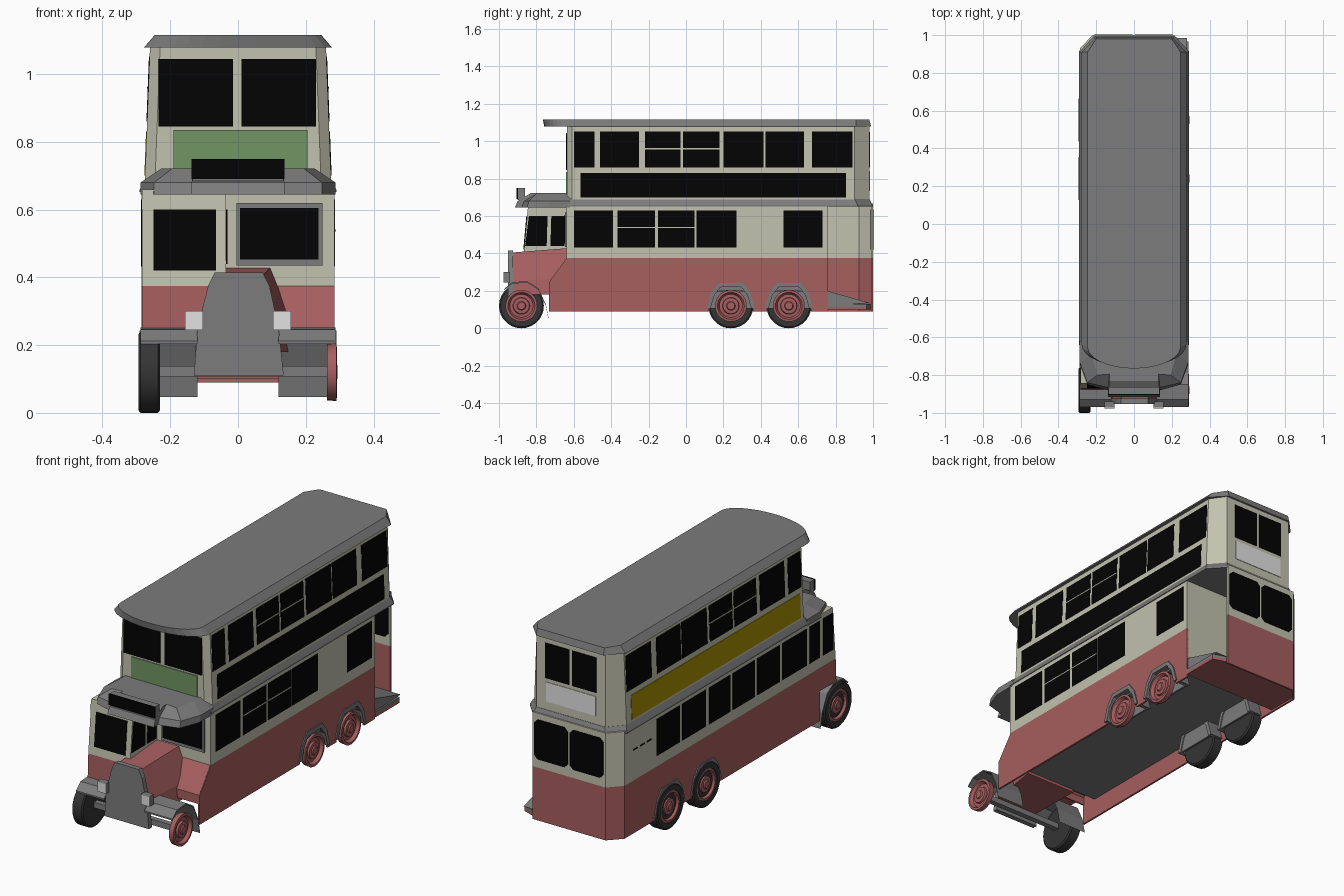
import bpy, bmesh, math
from math import cos, sin, pi

if "Cube" in bpy.data.objects:
    bpy.data.objects.remove(bpy.data.objects["Cube"])


def mat(name, r, g, b):
    m = bpy.data.materials.new(name)
    m.diffuse_color = (r, g, b, 1)
    m.use_nodes = True
    m.node_tree.nodes["Principled BSDF"].inputs["Base Color"].default_value = m.diffuse_color
    return m


RED = mat("body red", 0.385, 0.112, 0.114)
CREAM = mat("cream", 0.54, 0.54, 0.43)
GREY = mat("roof grey", 0.2, 0.2, 0.2)
BLACK = mat("window black", 0.001, 0.001, 0.001)
TYRE = mat("tyre dark", 0.035, 0.035, 0.035)
GREEN = mat("panel green", 0.165, 0.3, 0.125)
YELLOW = mat("panel yellow", 0.39, 0.28, 0.001)
WHITE = mat("lamp white", 0.76, 0.76, 0.76)


def lofts(name, m, solids):
    """One object from capped lofts; each solid is a list of equal-length 3D rings."""
    bm = bmesh.new()
    for rings in solids:
        vs = [[bm.verts.new(p) for p in r] for r in rings]
        n = len(vs[0])
        for a, b in zip(vs, vs[1:]):
            for i in range(n):
                j = (i + 1) % n
                bm.faces.new((a[i], a[j], b[j], b[i]))
        bm.faces.new(vs[0][::-1])
        bm.faces.new(vs[-1])
    bmesh.ops.recalc_face_normals(bm, faces=bm.faces)
    me = bpy.data.meshes.new(name)
    bm.to_mesh(me)
    bm.free()
    me.materials.append(m)
    ob = bpy.data.objects.new(name, me)
    bpy.context.collection.objects.link(ob)
    return ob


def prism(pts, axis, a, b):
    put = {"x": lambda p, t: (t, p[0], p[1]),
           "y": lambda p, t: (p[0], t, p[1]),
           "z": lambda p, t: (p[0], p[1], t)}[axis]
    return [[put(p, a) for p in pts], [put(p, b) for p in pts]]


def box(x0, x1, y0, y1, z0, z1):
    return prism([(x0, y0), (x1, y0), (x1, y1), (x0, y1)], "z", z0, z1)


def side_plate(s, y0, y1, z0, z1, xf, out=0.002):
    """Thin plate lying on a side wall whose half width is xf(z)."""
    return [[(s * (xf(z) + d), y, z) for y, z in
             ((y0, z0), (y1, z0), (y1, z1), (y0, z1))] for d in (-0.003, out)]


def strip(pts, t):
    """Closed profile of a thin bent sheet."""
    return pts + [(y, z - t) for y, z in reversed(pts)]


def lathe(name, m, profile, centres, seg=28):
    """Rings of (radius, x) around the x axis at each (sign, y)."""
    solids = [[[(s * x, y + r * cos(2 * pi * i / seg), 0.12 + r * sin(2 * pi * i / seg))
                for i in range(seg)] for r, x in profile] for s, y in centres]
    ob = lofts(name, m, solids)
    bpy.ops.object.select_all(action="DESELECT")
    ob.select_set(True)
    bpy.context.view_layer.objects.active = ob
    bpy.ops.object.shade_smooth_by_angle(angle=math.radians(35))


SIDES = (1, -1)
REAR_WHEELS = (0.24, 0.55)
lower_x = lambda z: 0.285
upper_x = lambda z: 0.275 - 0.015 * (z - 0.685) / 0.39

# Lower deck side walls with wheel notches
arch = lambda yc, r, n=12: [(yc - r * cos(pi * i / n), 0.115 + r * sin(pi * i / n))
                            for i in range(n + 1)]
skirt = [(-0.733, 0.09)]
for yc in REAR_WHEELS:
    skirt += [(yc - 0.118, 0.09)] + arch(yc, 0.118) + [(yc + 0.118, 0.09)]
skirt += [(0.76, 0.09), (0.76, 0.375), (-0.636, 0.375), (-0.733, 0.245)]
lofts("lower_side_red", RED, [prism(skirt, "x", s * 0.275, s * 0.285) for s in SIDES])
lofts("lower_side_cream", CREAM,
      [box(s * 0.275, s * 0.285, -0.636, 0.76, 0.375, 0.66) for s in SIDES])

# Rear wall with one cut corner, leaving the boarding side open
outer = [(-0.285, 0.76), (-0.285, 0.93), (-0.22, 1.0), (0.215, 1.0)]
inner = [(0.215, 0.99), (-0.216, 0.99), (-0.275, 0.926), (-0.275, 0.76)]
lofts("rear_wall_red", RED, [prism(outer + inner, "z", 0.09, 0.375)])
lofts("rear_wall_cream", CREAM, [prism(outer + inner, "z", 0.375, 0.668)])

# Floor, platform and bulkheads
lofts("floor", GREY, [box(-0.275, 0.275, -0.64, 0.76, 0.195, 0.205)])
deck = [(-0.277, 0.76), (0.288, 0.76), (0.288, 0.965), (0.215, 0.99), (-0.216, 0.99), (-0.277, 0.926)]
lofts("platform", GREY, [prism(deck, "z", 0.115, 0.13)])
lofts("platform_ramp", GREY,
      [prism([(0.755, 0.125), (0.755, 0.2), (0.985, 0.135)], "x", -0.2, 0.28)])
lofts("platform_underside", RED, [prism(deck, "z", 0.1, 0.115)])
lofts("bulkheads", CREAM, [box(-0.276, 0.284, 0.75, 0.76, 0.2, 0.66),
                           box(-0.035, 0.285, -0.64, -0.63, 0.375, 0.66)])
lofts("scuttle", RED, [prism([(-0.636, 0.378), (-0.733, 0.248), (-0.733, 0.2),
                              (-0.725, 0.2), (-0.725, 0.24), (-0.625, 0.37)], "x", -0.28, 0.282)])

# Driver cab
cab_y = lambda z: -0.87 + 0.025 * (z - 0.375) / 0.275
lofts("cab_cream", CREAM, [prism([(cab_y(0.375), 0.375), (cab_y(0.66), 0.66),
                                  (-0.63, 0.66), (-0.63, 0.375)], "x", -0.284, -0.035)])
lofts("cab_red", RED, [prism([(-0.875, 0.25), (-0.87, 0.375), (-0.63, 0.375),
                              (-0.63, 0.25)], "x", -0.284, -0.035)])
lofts("cab_windscreen", BLACK,
      [prism([(cab_y(z) + d, z) for z, d in
              ((0.42, 0.002), (0.42, -0.004), (0.6, -0.004), (0.6, 0.002))], "x", -0.25, -0.065)])
lofts("cab_inner_windows", BLACK,
      [prism(p, "x", -0.037, -0.031) for p in
       ([(-0.86, 0.44), (-0.745, 0.44), (-0.74, 0.6), (-0.84, 0.6)],
        [(-0.725, 0.44), (-0.65, 0.44), (-0.65, 0.6), (-0.72, 0.6)])])
lofts("front_window_frame", GREY, [box(-0.005, 0.25, -0.646, -0.638, 0.435, 0.62)])
lofts("front_window", BLACK, [box(0.006, 0.238, -0.65, -0.644, 0.452, 0.605)])

# Bonnet, radiator and lamps
b_front = [(-0.125, 0.18), (-0.115, 0.25), (-0.068, 0.405), (0.073, 0.405), (0.115, 0.25), (0.125, 0.18)]
b_rear = [(-0.13, 0.18), (-0.12, 0.3), (-0.04, 0.428), (0.095, 0.428), (0.16, 0.27), (0.17, 0.18)]
lofts("bonnet", RED, [[[(x, -0.93, z) for x, z in b_front], [(x, -0.635, z) for x, z in b_rear]]])
grille = [(-0.13, 0.11), (-0.12, 0.25), (-0.088, 0.375), (-0.068, 0.415),
          (0.073, 0.415), (0.093, 0.375), (0.12, 0.25), (0.135, 0.11)]
lofts("radiator", GREY, [prism(grille, "y", -0.952, -0.925)])
lofts("lamp_bodies", GREY, [box(s * 0.13 - 0.026, s * 0.13 + 0.026, -0.972, -0.94, 0.245, 0.3)
                            for s in SIDES])
lofts("lamp_lenses", WHITE, [box(s * 0.13 - 0.026, s * 0.13 + 0.026, -0.976, -0.971, 0.245, 0.3)
                             for s in SIDES])

# Mudguards and front axle
guard = [(-0.97, 0.212), (-0.93, 0.246), (-0.85, 0.252), (-0.79, 0.215), (-0.75, 0.13), (-0.735, 0.055)]
lofts("front_mudguards", GREY, [prism(strip(guard, 0.008), "x", s * 0.12, s * 0.288) for s in SIDES])
flare = lambda yc, k: [(yc + k * a, 0.105 + k * b) for a, b in
                       ((-0.13, 0), (-0.105, 0.085), (-0.065, 0.138), (0.065, 0.138), (0.105, 0.085), (0.13, 0))]
lofts("rear_mudguards", GREY,
      [prism(flare(yc, 1) + flare(yc, 0.84)[::-1], "x", s * 0.2, s * 0.291)
       for s in SIDES for yc in REAR_WHEELS])
lofts("wheel_wells", GREY, [prism(flare(yc, 0.9), "x", s * 0.205, s * 0.215)
                            for s in SIDES for yc in REAR_WHEELS])
lofts("front_axle", GREY, [box(-0.27, 0.27, -0.9, -0.87, 0.108, 0.138)])

# Wheels: tyres on the closed side, red hubs on both
WHEELS = (-0.88,) + REAR_WHEELS
lathe("tyres", TYRE, [(0.07, 0.23), (0.112, 0.23), (0.12, 0.236), (0.12, 0.288), (0.112, 0.294),
                      (0.085, 0.294), (0.08, 0.28)], [(-1, y) for y in WHEELS])
lathe("hubs", RED, [(0.083, 0.262), (0.085, 0.29), (0.072, 0.292), (0.062, 0.275), (0.045, 0.277),
                    (0.042, 0.287), (0.024, 0.288), (0.02, 0.294), (0.004, 0.294)],
      [(s, y) for s in SIDES for y in WHEELS])

# Belt between decks
def outline(w, front, rear, cut, z):
    return [(-w, front, z), (w, front, z), (w, rear - 0.08, z), (cut, rear, z),
            (-cut, rear, z), (-w, rear - 0.08, z)]

lofts("belt", GREY, [[outline(0.29, -0.64, 0.996, 0.215, 0.652), outline(0.29, -0.64, 0.996, 0.215, 0.66),
                      outline(0.274, -0.64, 0.982, 0.205, 0.69)]])

# Canopy over cab and bonnet
def canopy(w, tip, nose, shift, z):
    return [(w, -0.62, z), (w, -0.74 + shift, z), (w * 0.86, -0.85 + shift, z), (tip, nose + 0.035, z),
            (tip, nose, z), (-tip, nose, z), (-tip, nose + 0.035, z),
            (-w * 0.86, -0.85 + shift, z), (-w, -0.74 + shift, z), (-w, -0.62, z)]

lofts("canopy", GREY, [[canopy(0.288, 0.138, -0.915, 0, 0.645), canopy(0.288, 0.137, -0.9, 0.01, 0.68),
                        canopy(0.225, 0.13, -0.83, 0.05, 0.722)]])
lofts("destination_box", GREY, [box(-0.135, 0.135, -0.9, -0.862, 0.685, 0.749)])
lofts("destination_blind", BLACK, [box(-0.137, 0.137, -0.906, -0.899, 0.69, 0.75)])

# Upper deck and roof
def upper(w, z):
    return [(-w + 0.03, -0.637, z), (w - 0.03, -0.637, z), (w, -0.61, z), (w, 0.9, z),
            (0.205, 0.98, z), (-0.205, 0.98, z), (-w, 0.9, z), (-w, -0.61, z)]

lofts("upper_deck", CREAM, [[upper(upper_x(0.685), 0.685), upper(upper_x(1.08), 1.08)]])

def roof(w, front, bulge, rear, z):
    nose = [(-w * cos(pi * i / 16), front - bulge * sin(pi * i / 16), z) for i in range(17)]
    return nose + [(w, 0.91, z), (0.2, rear, z), (-0.2, rear, z), (-w, 0.91, z)]

lofts("roof", GREY, [[roof(0.277, -0.64, 0.118, 0.99, 1.079), roof(0.246, -0.65, 0.115, 0.98, 1.115)]])

# Side windows and glazing bars
up = [(-0.6, -0.49), (-0.46, -0.25), (-0.22, -0.03), (-0.015, 0.18), (0.2, 0.415), (0.425, 0.63), (0.675, 0.89)]
low_r = [(-0.6, -0.39), (-0.365, -0.165), (-0.15, 0.045), (0.055, 0.27), (0.52, 0.73)]
low_l = [(-0.845, -0.76), (-0.73, -0.645), (-0.62, -0.41), (-0.39, -0.2), (-0.18, 0.01),
         (0.03, 0.21), (0.24, 0.44), (0.46, 0.66)]
lofts("upper_side_windows", BLACK,
      [side_plate(s, a, b, 0.86, 1.052, upper_x) for s in SIDES for a, b in up])
lofts("lower_side_windows", BLACK,
      [side_plate(s, a, b, 0.432, 0.63, lower_x) for s, l in ((1, low_r), (-1, low_l)) for a, b in l] +
      [side_plate(-1, 0.7 + 0.06 * i, 0.74 + 0.06 * i, 0.537, 0.544, lower_x) for i in range(3)])
lofts("glazing_bars", CREAM,
      [side_plate(s, a, b, 0.957, 0.963, upper_x, 0.004) for s in SIDES for a, b in up[2:4]] +
      [side_plate(1, a, b, 0.535, 0.541, lower_x, 0.004) for a, b in low_r[1:3]])

# Side panels
lofts("right_panel", BLACK, [side_plate(1, -0.565, 0.855, 0.7, 0.83, upper_x)])
lofts("left_panel", YELLOW, [side_plate(-1, -0.585, 0.855, 0.7, 0.83, upper_x)])

# Front and rear upper windows and panels
lofts("upper_front_windows", BLACK, [box(-0.235, -0.015, -0.642, -0.635, 0.845, 1.045),
                                     box(0.01, 0.23, -0.642, -0.635, 0.845, 1.045)])
lofts("front_panel", GREEN, [box(-0.19, 0.205, -0.642, -0.635, 0.715, 0.835)])
lofts("upper_rear_windows", BLACK, [box(s * 0.008, s * 0.152, 0.978, 0.983, 0.86, 1.05) for s in SIDES])
lofts("rear_panel", WHITE, [box(-0.148, 0.148, 0.978, 0.983, 0.735, 0.84)])

# Rear lower windows with clipped corners, seen from both sides of the wall
def clipped(x0, x1, z0, z1, c):
    return [(x0 + c, z0), (x1 - c, z0), (x1, z0 + c), (x1, z1 - c),
            (x1 - c, z1), (x0 + c, z1), (x0, z1 - c), (x0, z0 + c)]

lofts("lower_rear_windows", BLACK,
      [prism(clipped(x, x + 0.2, 0.42, 0.635, 0.02), "y", y, y + 0.006)
       for x in (-0.208, 0.004) for y in (0.986, 0.997)])
